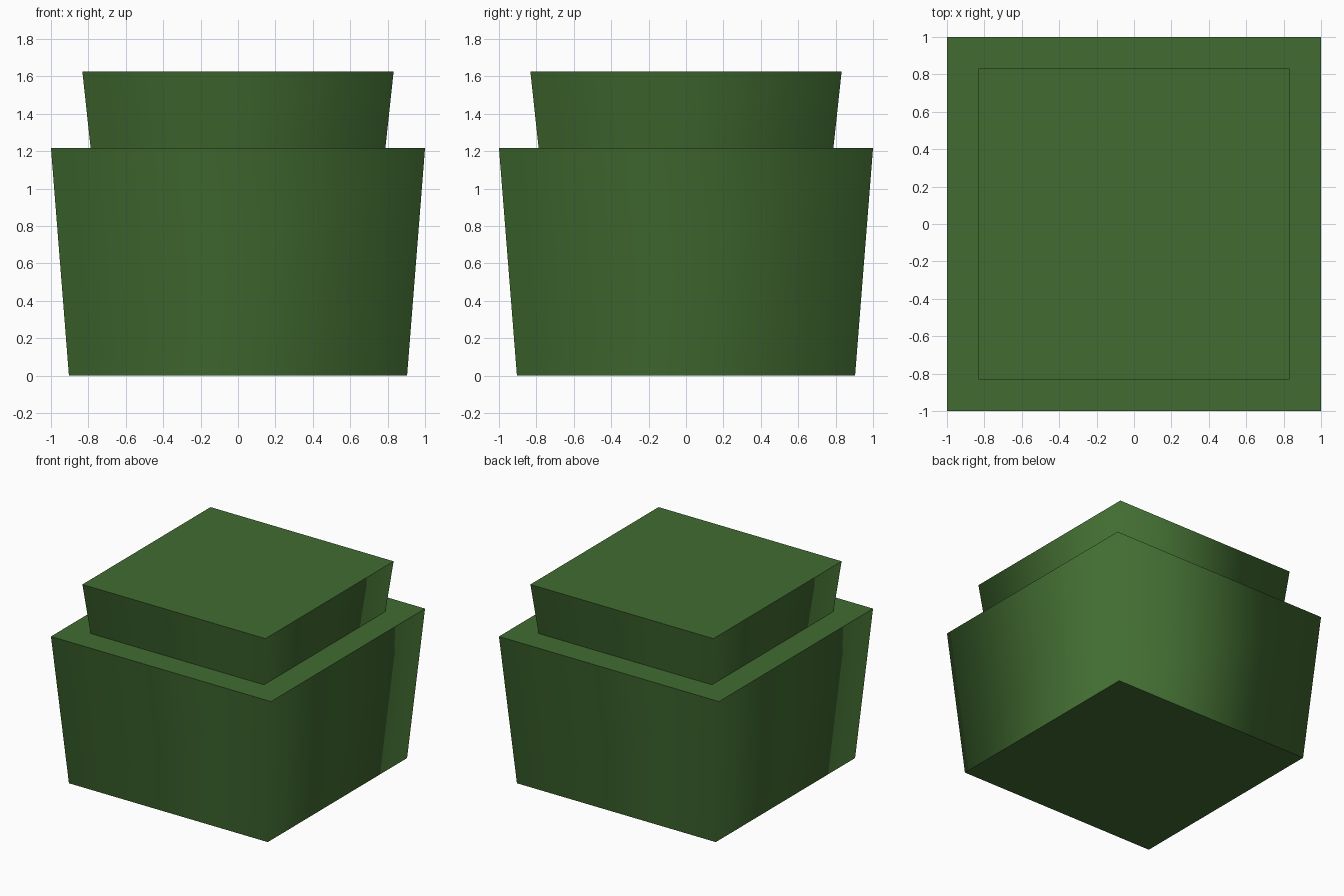
import bpy, bmesh

if "Cube" in bpy.data.objects:
    bpy.data.objects.remove(bpy.data.objects["Cube"])

green = bpy.data.materials.new("dark green")
green.diffuse_color = (0.054, 0.150, 0.031, 1.0)
green.use_nodes = True
green.node_tree.nodes["Principled BSDF"].inputs["Base Color"].default_value = green.diffuse_color


def flared_block(name, half_bottom, half_top, z0, z1):
    """Square block widening upward, sides smoothed round the corners, caps flat."""
    bm = bmesh.new()
    corners = [(-1, -1), (1, -1), (1, 1), (-1, 1)]
    low = [bm.verts.new((x * half_bottom, y * half_bottom, z0)) for x, y in corners]
    high = [bm.verts.new((x * half_top, y * half_top, z1)) for x, y in corners]
    caps = [bm.faces.new(low[::-1]), bm.faces.new(high)]
    for i in range(4):
        j = (i + 1) % 4
        bm.faces.new((low[i], low[j], high[j], high[i])).smooth = True
    for cap in caps:
        for edge in cap.edges:
            edge.smooth = False
    mesh = bpy.data.meshes.new(name)
    bm.to_mesh(mesh)
    bm.free()
    mesh.materials.append(green)
    obj = bpy.data.objects.new(name, mesh)
    bpy.context.collection.objects.link(obj)
    return obj


# Wide body, then the narrower tier standing on it
flared_block("lower_body", 0.904, 1.0, 0.0, 1.217)
flared_block("upper_tier", 0.788, 0.832, 1.217, 1.625)
